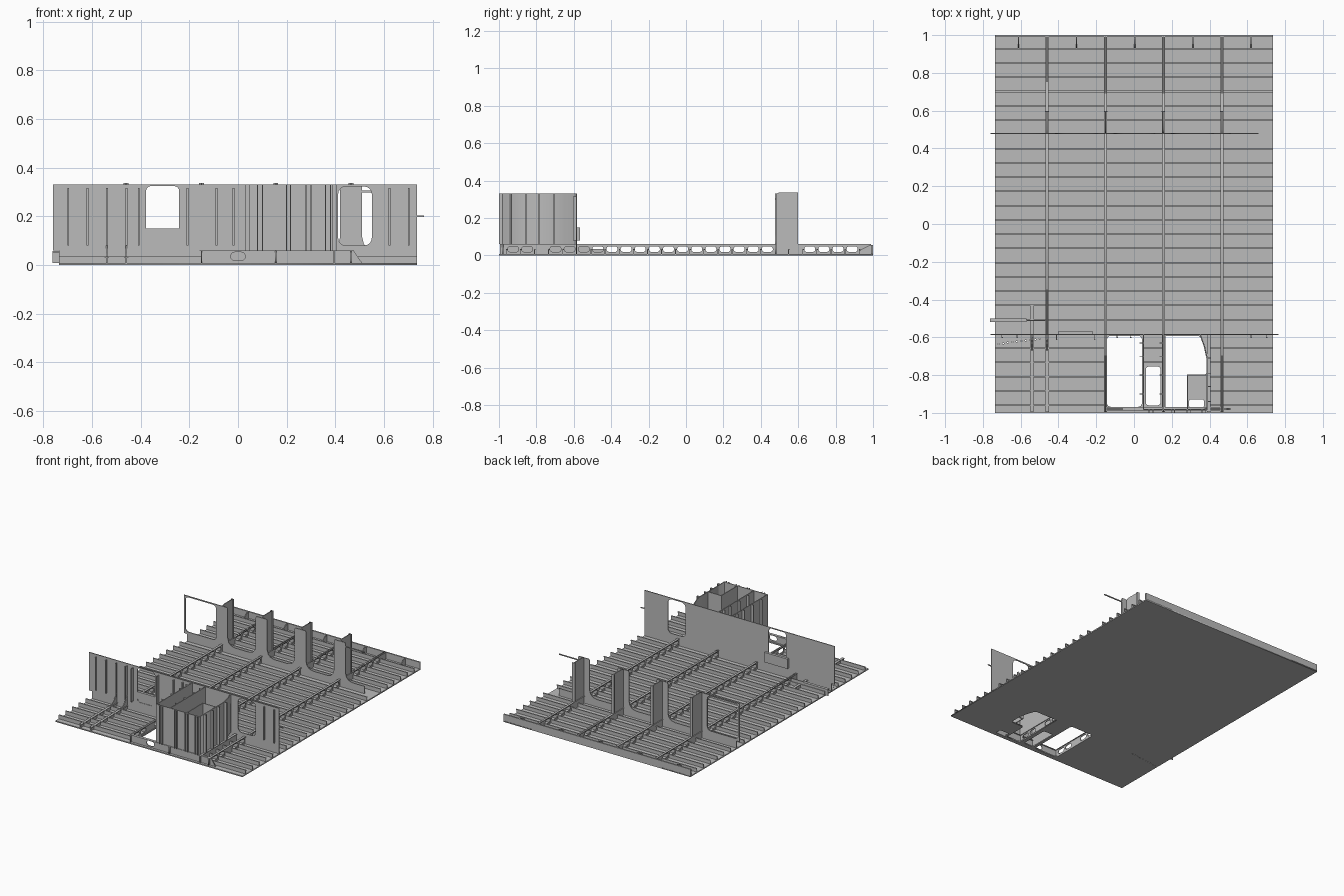
import bpy, math
from mathutils import Matrix

cube = bpy.data.objects.get("Cube")
if cube:
    bpy.data.objects.remove(cube, do_unlink=True)

steel = bpy.data.materials.new("primer grey steel")
steel.use_nodes = True
GREY = (0.5, 0.5, 0.5, 1)
steel.diffuse_color = GREY
steel.node_tree.nodes["Principled BSDF"].inputs["Base Color"].default_value = GREY

T = 0.006  # standard plate thickness


def add_object(name, mesh):
    obj = bpy.data.objects.new(name, mesh)
    mesh.materials.clear()
    mesh.materials.append(steel)
    bpy.context.collection.objects.link(obj)
    return obj


def boxes(name, extents):
    """One mesh of several boxes, each (x0, x1, y0, y1, z0, z1)."""
    verts, faces = [], []
    for x0, x1, y0, y1, z0, z1 in extents:
        n = len(verts)
        verts += [(x, y, z) for z in (z0, z1) for x, y in ((x0, y0), (x1, y0), (x1, y1), (x0, y1))]
        faces += [[n + i for i in f] for f in ((3, 2, 1, 0), (4, 5, 6, 7), (0, 1, 5, 4),
                                               (1, 2, 6, 5), (2, 3, 7, 6), (3, 0, 4, 7))]
    mesh = bpy.data.meshes.new(name)
    mesh.from_pydata(verts, [], faces)
    return add_object(name, mesh)


def rect(u0, u1, v0, v1, r=0.0, n=4):
    """Rectangle outline with optional rounded corners."""
    if r == 0:
        return [(u0, v0), (u1, v0), (u1, v1), (u0, v1)]
    pts = []
    for q, (cu, cv) in enumerate(((u1 - r, v1 - r), (u0 + r, v1 - r), (u0 + r, v0 + r), (u1 - r, v0 + r))):
        for i in range(n + 1):
            a = math.pi / 2 * (q + i / n)
            pts.append((cu + r * math.cos(a), cv + r * math.sin(a)))
    return pts


AXES = {
    "x": Matrix(((0, 0, 1, 0), (1, 0, 0, 0), (0, 1, 0, 0), (0, 0, 0, 1))),
    "y": Matrix(((1, 0, 0, 0), (0, 0, -1, 0), (0, 1, 0, 0), (0, 0, 0, 1))),
    "z": Matrix.Identity(4),
}


def plate(name, axis, pos, outline, holes=(), thick=T):
    """Flat plate normal to an axis, centred at pos, with cut-outs."""
    curve = bpy.data.curves.new(name + "_profile", "CURVE")
    curve.dimensions = "2D"
    curve.fill_mode = "BOTH"
    curve.extrude = thick / 2
    for loop in [outline, *holes]:
        sp = curve.splines.new("POLY")
        sp.points.add(len(loop) - 1)
        for p, (u, v) in zip(sp.points, loop):
            p.co = (u, v, 0, 1)
        sp.use_cyclic_u = True
    tmp = bpy.data.objects.new(name + "_tmp", curve)
    bpy.context.collection.objects.link(tmp)
    dg = bpy.context.evaluated_depsgraph_get()
    mesh = bpy.data.meshes.new_from_object(tmp.evaluated_get(dg))
    bpy.data.objects.remove(tmp, do_unlink=True)
    bpy.data.curves.remove(curve)
    offset = {"x": (pos, 0, 0), "y": (0, pos, 0), "z": (0, 0, pos)}[axis]
    mesh.transform(Matrix.Translation(offset) @ AXES[axis])
    mesh.name = name
    return add_object(name, mesh)


W, TOP, LOW = 0.735, 0.33, 0.06
BULK_Y, FRAME_Y = -0.585, 0.48
GIRDERS = (-0.46, -0.15, 0.155, 0.465)
PITCH = 0.0755

# Bottom plating with access openings and a row of drain slots
trunk_hole = [(0.168, -0.97), (0.28, -0.97), (0.28, -0.81), (0.29, -0.80), (0.375, -0.80),
              (0.383, -0.79), (0.383, -0.71), (0.37, -0.65), (0.352, -0.60), (0.34, -0.592), (0.168, -0.592)]
slots = [rect(-0.72 + 0.024 * i, -0.712 + 0.024 * i, -0.637 + 0.003 * i, -0.632 + 0.003 * i)
         for i in range(10)]
plate("bottom_plating", "z", 0.004, rect(-W, W, -1, 1),
      [rect(-0.143, 0.042, -0.968, -0.592, 0.02), rect(0.063, 0.14, -0.96, -0.755, 0.015),
       trunk_hole, rect(0.292, 0.37, -0.972, -0.93, 0.008)] + slots, 0.008)

# Transverse stiffeners: web with a small bulb on top
stiff = []
for k in range(26):
    y = 0.926 - PITCH * k
    if abs(y - FRAME_Y) < 0.02 or abs(y - BULK_Y) < 0.012:
        continue
    spans = [(-W, W)]
    if y < BULK_Y:
        spans = [(-W, -0.15), (0.39, W)]
        if y > -0.75:
            spans.append((0.05, 0.155))
    for a, b in spans:
        stiff += [(a, b, y - 0.002, y + 0.002, 0.006, 0.034), (a, b, y - 0.002, y + 0.006, 0.029, 0.035)]
boxes("floor_stiffeners", stiff)

# Longitudinal girders with lightening holes and top flanges
for i, x in enumerate(GIRDERS):
    y0 = BULK_Y if i == 0 else -0.995
    holes = []
    for k in range(25):
        c = 0.888 - PITCH * k
        if k not in (4, 5, 22) and c - 0.04 > y0 and abs(c - BULK_Y) > 0.035:
            holes.append(rect(c - 0.029, c + 0.029, 0.019, 0.048, 0.012))
    plate(f"girder_web_{i + 1}", "x", x, rect(y0, 0.99, 0.006, LOW), holes, 0.005)
    boxes(f"girder_flange_{i + 1}", [(x - 0.008, x + 0.008, y0, 0.99, LOW - 0.004, LOW)])

# Low beams at the front right corner, with knees up to the bulkhead
for i, (x, end) in enumerate(((-0.54, -0.43), (-0.46, BULK_Y))):
    boxes(f"low_beam_{i + 1}", [(x - 0.003, x + 0.003, -0.995, end, 0.006, 0.032),
                                (x - 0.009, x + 0.009, -0.995, end, 0.03, 0.034)])
    plate(f"beam_knee_{i + 1}", "x", x, [(-0.68, 0.03), (BULK_Y, 0.03), (BULK_Y, 0.11),
                                         (-0.605, 0.075), (-0.63, 0.05)])
boxes("side_beam", [(-0.762, -0.57, -0.52, -0.50, 0.05, 0.056), (-0.762, -0.47, -0.513, -0.507, 0.008, 0.056)])
boxes("trunk_side_girder", [(0.392, 0.398, -0.995, BULK_Y, 0.006, LOW), (0.386, 0.404, -0.995, BULK_Y, 0.056, LOW)])

# Back edge plate and its sloped brackets
boxes("back_edge_plate", [(-W, W, 0.99, 1.0, 0, 0.055)])
for i in range(5):
    plate(f"back_bracket_{i + 1}", "x", -0.612 + 0.308 * i,
          [(0.925, 0.008), (0.99, 0.008), (0.99, 0.052), (0.975, 0.052), (0.925, 0.025)])

# Front edge girder
plate("front_girder", "y", -0.98, rect(-0.15, 0.465, 0.006, LOW), [rect(-0.03, 0.03, 0.018, 0.052, 0.0165)])
boxes("front_girder_flange", [(-0.15, 0.465, -0.99, -0.97, LOW - 0.004, LOW)])
plate("front_end_bracket", "y", -0.98, [(0.465, 0.008), (0.51, 0.008), (0.475, LOW), (0.465, LOW)])

# Main transverse bulkhead with two doorways
plate("main_bulkhead", "y", BULK_Y,
      [(-W, 0.006), (W, 0.006), (W, TOP), (-0.76, TOP), (-0.76, LOW), (-W, LOW)],
      [rect(-0.378, -0.242, 0.08, 0.324, 0.02), rect(0.412, 0.55, 0.08, 0.322, 0.03)])
uprights = []
for x in (-0.7, -0.62, -0.54, -0.46, -0.41, -0.21, -0.09, -0.02, 0.62, 0.7):
    deep = 0.03 if x in (-0.46, -0.41, -0.21) else 0.018
    uprights += [(x - 0.002, x + 0.002, BULK_Y - deep, BULK_Y, 0.08, 0.315),
                 (x - 0.002, x + 0.006, BULK_Y - deep, BULK_Y - deep + 0.004, 0.08, 0.315)]
boxes("bulkhead_stiffeners", uprights)
boxes("bulkhead_side_rod", [(W, 0.765, BULK_Y - 0.003, BULK_Y + 0.003, 0.196, 0.202)])
boxes("equipment_box", [(-0.40, -0.22, BULK_Y, -0.566, 0.08, 0.15)])

# Trunk walls in front of the bulkhead
FRONT_Y = -0.983
boxes("trunk_walls", [
    (0.047, 0.39, FRONT_Y - 0.003, FRONT_Y + 0.003, LOW, TOP),
    (0.047, 0.053, FRONT_Y, BULK_Y, 0.006, TOP),
    (0.152, 0.158, FRONT_Y, BULK_Y, LOW, TOP),
    (0.281, 0.287, FRONT_Y, -0.80, LOW, TOP),
    (0.281, 0.388, -0.803, -0.797, LOW, TOP)])
wall_path = [(0.384, FRONT_Y), (0.384, -0.71), (0.371, -0.65), (0.353, -0.60), (0.348, BULK_Y)]
outline = wall_path + [(x + T, y) for x, y in reversed(wall_path)]
plate("trunk_curved_wall", "z", (LOW + TOP) / 2, outline, thick=TOP - LOW)

# Upright stiffeners on the trunk
ribs = []
for x in (0.08, 0.10, 0.20, 0.215, 0.28, 0.30, 0.36, 0.38):
    ribs.append((x - 0.002, x + 0.002, -1.0, FRONT_Y, LOW, TOP))
for y in (-0.94, -0.86, -0.79, -0.71):
    ribs += [(0.388, 0.408, y - 0.002, y + 0.002, LOW, TOP), (0.404, 0.408, y - 0.002, y + 0.008, LOW, TOP)]
for y in (-0.9, -0.8, -0.7, -0.63):
    ribs += [(0.03, 0.048, y - 0.002, y + 0.002, LOW, TOP), (0.135, 0.153, y - 0.002, y + 0.002, LOW, TOP)]
boxes("trunk_stiffeners", ribs)

# Web frame: low plate rising into four columns, with a doorway at one end
profile = [(-W, 0.006), (0.66, 0.006), (0.66, LOW)]
for x in reversed(GIRDERS):
    profile += [(x + 0.10, LOW), (x + 0.07, 0.068), (x + 0.053, 0.085), (x + 0.045, 0.115),
                (x + 0.045, TOP - 0.01), (x + 0.04, TOP)]
    if x > GIRDERS[0]:
        profile += [(x - 0.04, TOP), (x - 0.045, TOP - 0.01), (x - 0.045, 0.115),
                    (x - 0.053, 0.085), (x - 0.07, 0.068), (x - 0.10, LOW)]
profile += [(-0.76, TOP), (-0.76, LOW), (-W, LOW)]
plate("web_frame", "y", FRAME_Y, profile, [rect(-0.748, -0.505, 0.075, 0.322, 0.025)])
boxes("web_frame_rod", [(0.505, 0.66, FRAME_Y - 0.003, FRAME_Y + 0.003, 0.298, 0.305)])

# Column webs and flanges behind the frame
for i, x in enumerate(GIRDERS):
    plate(f"column_web_{i + 1}", "x", x, [(FRAME_Y, 0.006), (0.595, 0.006), (0.595, 0.337),
                                          (0.50, 0.337), (FRAME_Y, 0.328)])
    boxes(f"column_flange_{i + 1}", [(x - 0.01, x + 0.01, 0.592, 0.598, LOW, 0.337)])
